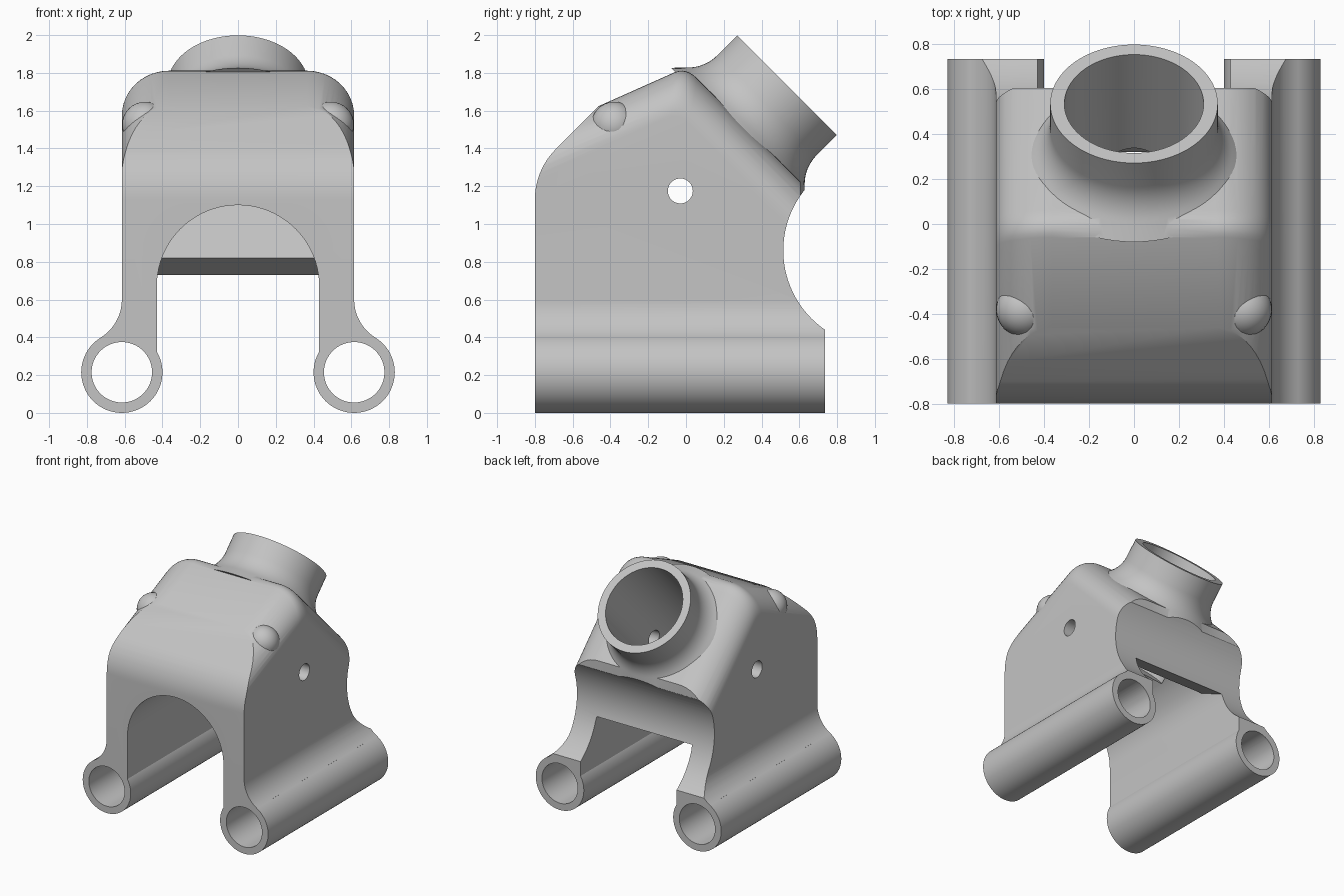
import bpy, bmesh
from math import sin, cos, pi, radians
from mathutils import Vector

if "Cube" in bpy.data.objects:
    bpy.data.objects.remove(bpy.data.objects["Cube"], do_unlink=True)

grey = bpy.data.materials.new("Plain grey")
grey.use_nodes = True
grey.diffuse_color = (0.55, 0.55, 0.55, 1)
grey.node_tree.nodes["Principled BSDF"].inputs["Base Color"].default_value = (0.55, 0.55, 0.55, 1)


def finish(name, bm):
    bmesh.ops.recalc_face_normals(bm, faces=bm.faces)
    mesh = bpy.data.meshes.new(name)
    bm.to_mesh(mesh)
    bm.free()
    mesh.materials.append(grey)
    ob = bpy.data.objects.new(name, mesh)
    bpy.context.collection.objects.link(ob)
    return ob


def loft(name, rings):
    """Closed solid through rings that share one point count."""
    bm = bmesh.new()
    rows = [[bm.verts.new(p) for p in ring] for ring in rings]
    n = len(rows[0])
    for a, b in zip(rows, rows[1:]):
        for i in range(n):
            j = (i + 1) % n
            bm.faces.new((a[i], a[j], b[j], b[i]))
    bm.faces.new(rows[0])
    bm.faces.new(rows[-1])
    return finish(name, bm)


def along_x(name, pts, a=-1.0, b=1.0):
    return loft(name, [[(x, y, z) for y, z in pts] for x in (a, b)])


def along_y(name, pts, a, b):
    return loft(name, [[(x, y, z) for x, z in pts] for y in (a, b)])


def arc(cx, cy, r, a0, a1, n):
    return [(cx + r * cos(radians(a0 + (a1 - a0) * i / n)),
             cy + r * sin(radians(a0 + (a1 - a0) * i / n))) for i in range(n + 1)]


def circle(cx, cy, r, n=64):
    return arc(cx, cy, r, 0, 360, n)[:-1]


def sphere(name, centre, r):
    bm = bmesh.new()
    bmesh.ops.create_uvsphere(bm, u_segments=32, v_segments=16, radius=r)
    bmesh.ops.translate(bm, verts=bm.verts, vec=centre)
    return finish(name, bm)


def combine(target, tool, operation):
    mod = target.modifiers.new("Join", 'BOOLEAN')
    mod.operation = operation
    mod.solver = 'EXACT'
    mod.object = tool
    bpy.context.view_layer.objects.active = target
    bpy.ops.object.modifier_apply(modifier=mod.name)
    bpy.data.objects.remove(tool, do_unlink=True)


# Body block: roof with a crest, its side edges rounded over
HALF, ROUND_X, ROUND_D = 0.615, 0.25, 0.2
SLOPE, CREST, BACK = 0.445, 1.83, 0.605


def roof_section(x, d):
    front_top = CREST - d * 1.094
    yb = -0.22 * d
    b = Vector((yb, front_top + SLOPE * yb))
    p, q = b + Vector((-0.06, -0.06 * SLOPE)), b + Vector((0.06, -0.06))
    pts = [(-0.95, 0.2), (-0.95, front_top - 0.95 * SLOPE)]
    for i in range(7):
        t = i / 6
        pts.append(tuple(p * (1 - t) ** 2 + b * 2 * t * (1 - t) + q * t * t))
    pts += [(BACK, CREST - d * 1.414 - BACK), (BACK, 0.86), (0.735, 0.86), (0.735, 0.2)]
    return [(x, y, z) for y, z in pts]


half = [(HALF - ROUND_X + ROUND_X * sin(a), ROUND_D * (1 - cos(a)))
        for a in [pi / 2 * i / 12 for i in range(13)]]
stations = [(-x, d) for x, d in reversed(half)] + half
body = loft("housing", [roof_section(x, d) for x, d in stations])

# Front face: upright, then curving into a sloped plane
front = arc(-0.424, 1.13, 0.376, 180, 135, 12)
combine(body, along_x("front_shape", [(-0.8, 0)] + front +
                      [(-0.35, 1.736), (-0.3, 2.2), (1, 2.2), (1, 0)]), 'INTERSECT')

# Arched passage, closed at the back by a sloping lip
passage = along_y("passage", [(-0.43, -0.1), (0.43, -0.1)] + arc(0, 0.67, 0.43, 0, 180, 40), -1, 1)
combine(passage, along_x("lip_shape", [(-1.2, -0.2), (1.2, -0.2), (1.2, 0.443), (0.32, 0.82),
                                       (0.45, 1.21), (-1.2, 1.21)]), 'INTERSECT')
combine(body, passage, 'DIFFERENCE')

# Flared legs and round foot tubes, plus the shoulder knobs
for s in (-1, 1):
    flare = [(0.5, 0.2), (0.5, 0.6)] + arc(0.852, 0.6, 0.237, 180, 238.4, 14) + [(0.66, 0.2)]
    combine(body, along_y("leg_flare", [(s * x, z) for x, z in flare], -0.8, 0.735), 'UNION')
    combine(body, along_y("foot_tube", circle(s * 0.615, 0.215, 0.215), -0.8, 0.735), 'UNION')
    combine(body, sphere("shoulder_knob", (s * 0.492, -0.38, 1.525), 0.122), 'UNION')

# Neck: tilted tube that flares into the body
AXIS = Vector((0, 0.7071, 0.7071))
UP = Vector((0, -0.7071, 0.7071))
MOUTH = Vector((0, 0.535, 1.735))


def neck_ring(depth, r, n=72):
    return [MOUTH - AXIS * depth + Vector((r * cos(a), 0, 0)) + UP * r * sin(a)
            for a in [2 * pi * i / n for i in range(n)]]


rings = [neck_ring(0, 0.373), neck_ring(0.15, 0.373)]
for i in range(1, 11):
    a = pi / 4 * i / 10
    rings.append(neck_ring(0.15 + 0.22 * sin(a), 0.373 + 0.22 * (1 - cos(a))))
rings.append(neck_ring(0.37, 0.50))
combine(body, loft("neck", rings), 'UNION')

# Bores and the rounded recess at the back
combine(body, loft("neck_bore", [neck_ring(-0.1, 0.31), neck_ring(0.9, 0.31)]), 'DIFFERENCE')
combine(body, along_x("back_recess", circle(1.025, 0.86, 0.51, 96)), 'DIFFERENCE')
combine(body, along_x("pin_hole", circle(-0.03, 1.175, 0.066, 40)), 'DIFFERENCE')
for s in (-1, 1):
    combine(body, along_y("tube_bore", circle(s * 0.615, 0.215, 0.16), -1, 1), 'DIFFERENCE')

bpy.ops.object.select_all(action='DESELECT')
body.select_set(True)
bpy.context.view_layer.objects.active = body
bpy.ops.object.shade_smooth_by_angle(angle=radians(28))
